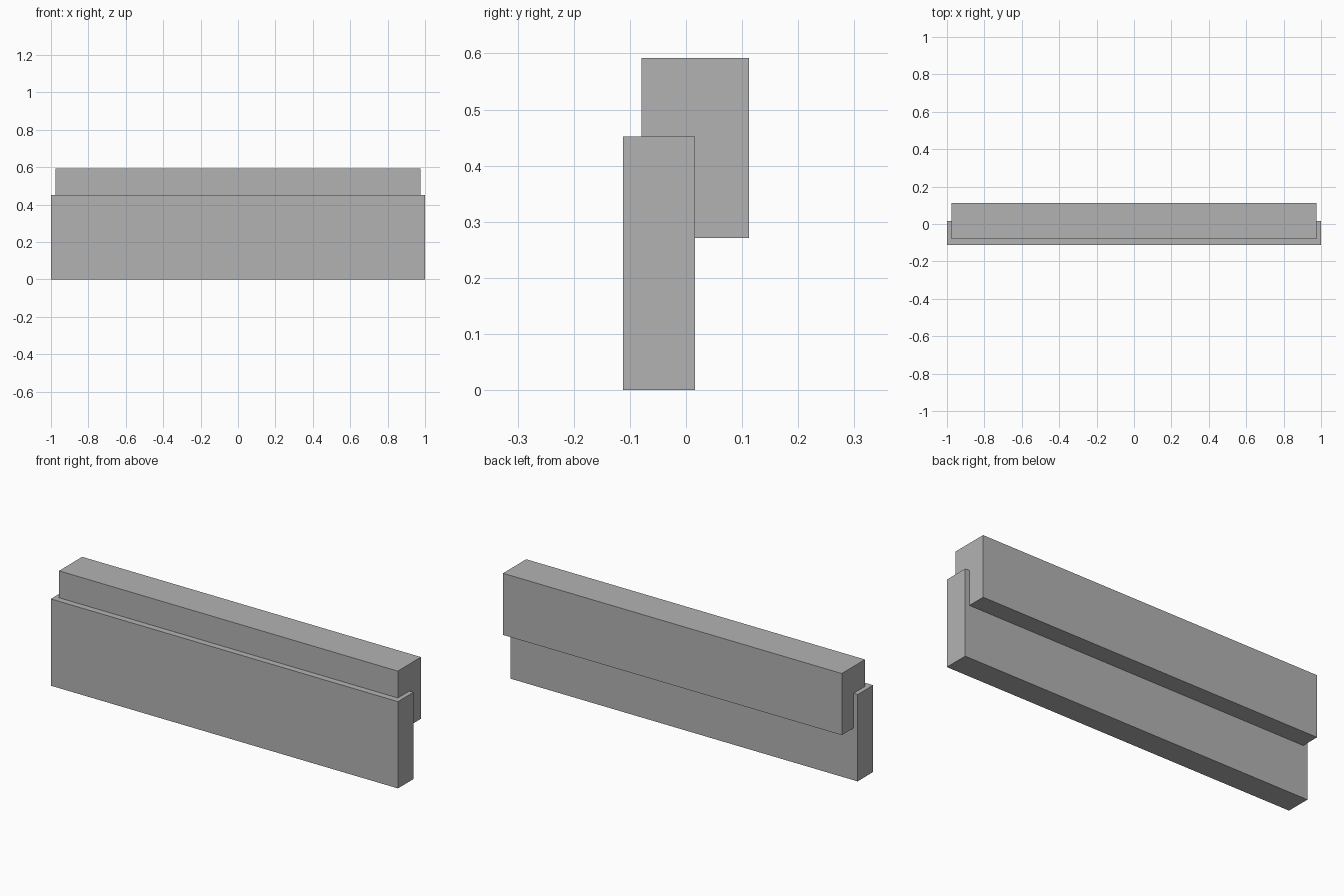
import bpy
from mathutils import Vector

cube = bpy.data.objects.get("Cube")
if cube:
    bpy.data.objects.remove(cube, do_unlink=True)

# Single plain grey material
GREY = (0.45, 0.45, 0.45, 1.0)
grey = bpy.data.materials.new("plain_grey")
grey.use_nodes = True
grey.diffuse_color = GREY
for node in grey.node_tree.nodes:
    if node.type == "BSDF_PRINCIPLED":
        node.inputs["Base Color"].default_value = GREY


def add_box(name, low, high):
    """Box spanning two opposite corners."""
    low, high = Vector(low), Vector(high)
    bpy.ops.mesh.primitive_cube_add(size=1, location=(low + high) / 2)
    box = bpy.context.object
    box.name = name
    box.scale = high - low
    bpy.ops.object.transform_apply(location=False, rotation=False, scale=True)
    box.data.materials.append(grey)
    return box


# Tall thin board at the front, standing on the ground
add_box("front_board", (-1, -0.112, 0), (1, 0.016, 0.452))

# Thicker, slightly shorter beam set into the back of the board
add_box("rear_beam", (-0.976, -0.079, 0.271), (0.976, 0.112, 0.592))
